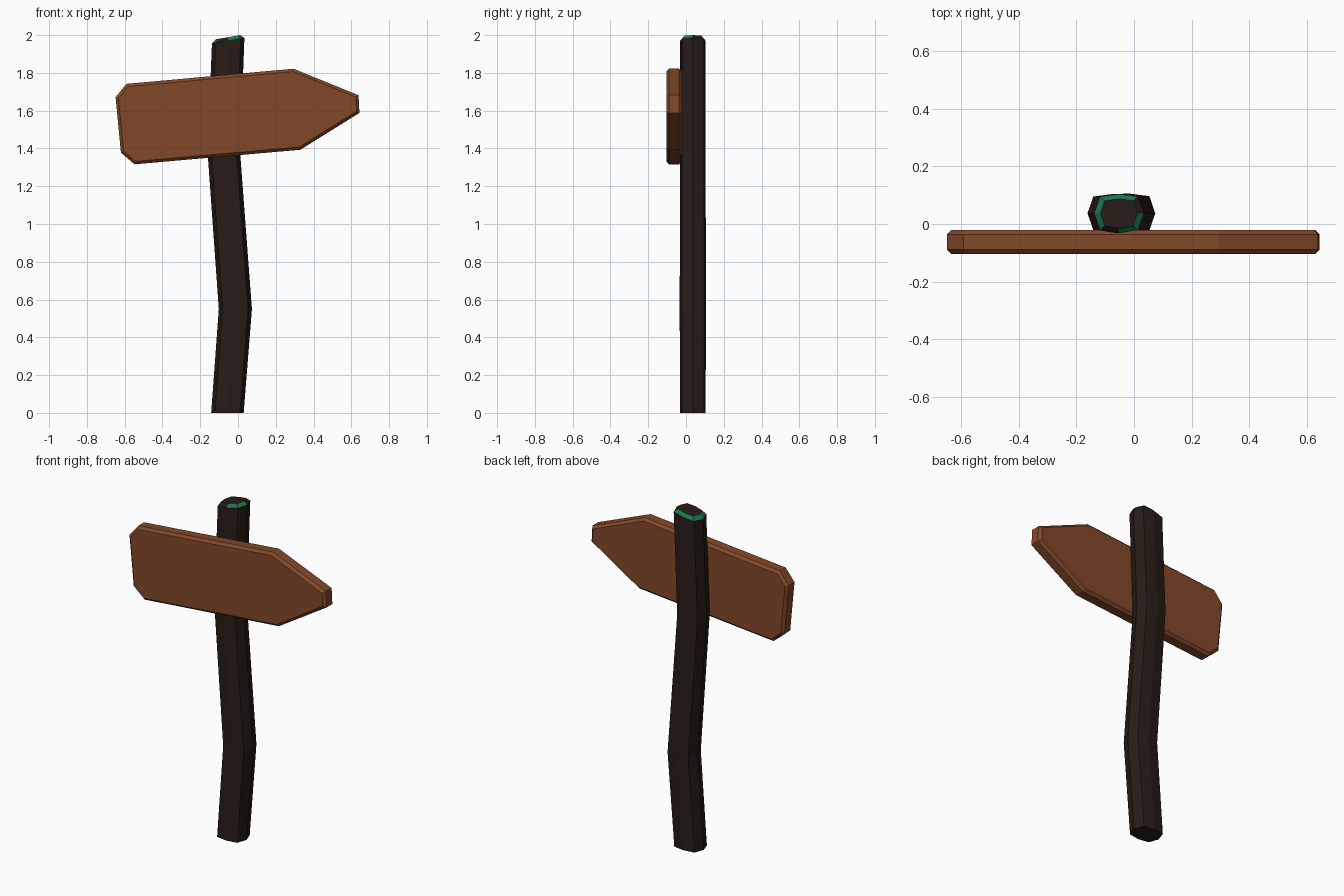
import bpy

if "Cube" in bpy.data.objects:
    bpy.data.objects.remove(bpy.data.objects["Cube"])


def material(name, color):
    m = bpy.data.materials.new(name)
    m.diffuse_color = (*color, 1)
    m.use_nodes = True
    m.node_tree.nodes["Principled BSDF"].inputs["Base Color"].default_value = m.diffuse_color
    return m


def loft(name, rings, mats):
    """Skin a stack of equal-sized rings and close both ends."""
    n = len(rings[0])
    verts = [v for ring in rings for v in ring]
    faces = [tuple(reversed(range(n)))]
    for r in range(len(rings) - 1):
        for i in range(n):
            j = (i + 1) % n
            faces.append((r*n + i, r*n + j, (r+1)*n + j, (r+1)*n + i))
    faces.append(tuple(range(len(verts) - n, len(verts))))
    mesh = bpy.data.meshes.new(name)
    mesh.from_pydata(verts, [], faces)
    for m in mats:
        mesh.materials.append(m)
    ob = bpy.data.objects.new(name, mesh)
    bpy.context.collection.objects.link(ob)
    return ob


dark = material("dark_wood", (0.021, 0.012, 0.009))
moss = material("moss", (0.012, 0.19, 0.07))
brown = material("board_wood", (0.225, 0.066, 0.022))

# Post: flattened octagon following a crooked path, slanted chamfered top
section = [(0.086, 0), (0.066, 0.058), (0, 0.067), (-0.066, 0.058),
           (-0.086, 0), (-0.066, -0.058), (0, -0.069), (0.066, -0.058)]
# centre x, height, scale, slant
path = [(-0.056, 0, 1, 0), (-0.014, 0.55, 1.02, 0), (-0.075, 1.38, 1, 0),
        (-0.052, 1.97, 1, 0.17), (-0.052, 1.989, 0.75, 0.17)]
post = loft("post", [[(cx + s*x, 0.037 + s*y, z + k*s*x) for x, y in section]
                     for cx, z, s, k in path], [dark, moss])

# Moss on most of the chamfer faces around the post top
n = len(section)
for i in (1, 2, 3, 4, 6, 7):
    post.data.polygons[1 + 3*n + i].material_index = 1

# Sign board: tilted arrow outline, chamfered front and back
outline = [(-0.648, 1.672), (-0.62, 1.378), (-0.548, 1.316), (0.33, 1.393),
           (0.643, 1.588), (0.638, 1.682), (0.294, 1.822), (-0.59, 1.742)]


def inset(points, d):
    """Offset a counter-clockwise outline inwards by d."""
    out = []
    for i, (x, z) in enumerate(points):
        (px, pz), (qx, qz) = points[i - 1], points[(i + 1) % len(points)]
        la = ((x-px)**2 + (z-pz)**2) ** 0.5
        lb = ((qx-x)**2 + (qz-z)**2) ** 0.5
        ax, az = -(z-pz)/la, (x-px)/la
        bx, bz = -(qz-z)/lb, (qx-x)/lb
        k = d / (1 + ax*bx + az*bz)
        out.append((x + k*(ax+bx), z + k*(az+bz)))
    return out


layers = [(-0.021, 0.015), (-0.036, 0), (-0.089, 0), (-0.104, 0.015)]
loft("sign_board", [[(x, y, z) for x, z in inset(outline, d)]
                    for y, d in layers], [brown])
